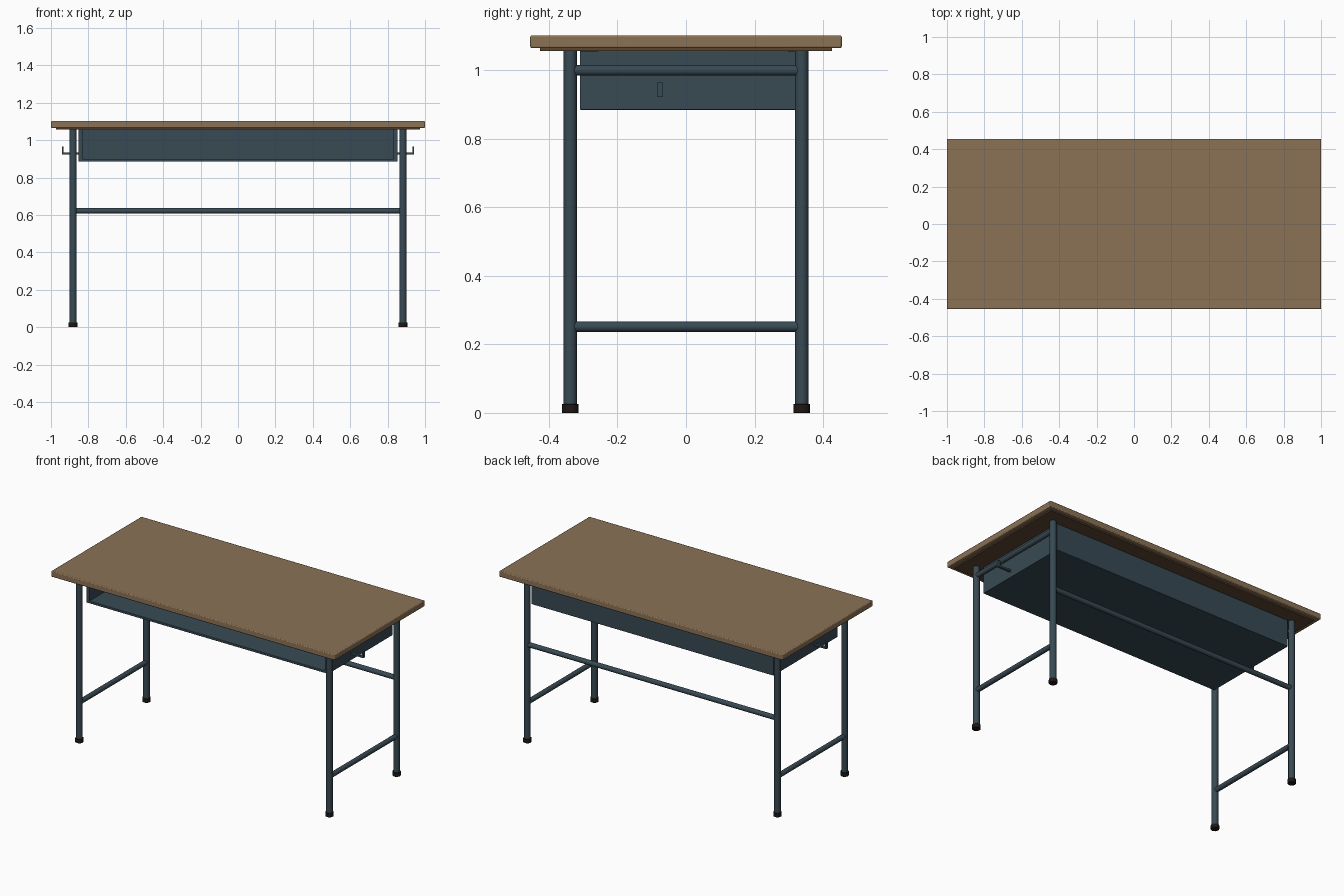
import bpy
from mathutils import Vector

cube = bpy.data.objects.get("Cube")
if cube:
    bpy.data.objects.remove(cube, do_unlink=True)


def material(name, rgb):
    m = bpy.data.materials.new(name)
    m.use_nodes = True
    m.diffuse_color = (*rgb, 1)
    m.node_tree.nodes["Principled BSDF"].inputs["Base Color"].default_value = (*rgb, 1)
    return m


wood = material("tan wood", (0.26, 0.17, 0.092))
dark_wood = material("dark wood", (0.105, 0.06, 0.032))
steel = material("blue grey steel", (0.04, 0.068, 0.087))
rubber = material("black rubber", (0.012, 0.009, 0.008))


def finish(name, mat, bevel):
    ob = bpy.context.object
    ob.name = ob.data.name = name
    ob.data.materials.append(mat)
    if bevel:
        mod = ob.modifiers.new("soft edges", "BEVEL")
        mod.width = bevel
        mod.segments = 2
        mod.limit_method = "ANGLE"
    bpy.ops.object.shade_smooth_by_angle()
    return ob


def box(name, lo, hi, mat, bevel=0.0):
    lo, hi = Vector(lo), Vector(hi)
    bpy.ops.mesh.primitive_cube_add(size=1, location=(lo + hi) / 2)
    bpy.context.object.scale = hi - lo
    bpy.ops.object.transform_apply(location=False, rotation=False, scale=True)
    return finish(name, mat, bevel)


def tube(name, a, b, radius, mat, bevel=0.0):
    a, b = Vector(a), Vector(b)
    bpy.ops.mesh.primitive_cylinder_add(vertices=16, radius=radius, depth=(b - a).length,
                                        location=(a + b) / 2)
    bpy.context.object.rotation_euler = (b - a).to_track_quat("Z", "Y").to_euler()
    return finish(name, mat, bevel)


LEG_X, LEG_Y, UNDER = 0.882, 0.338, 1.057

# Table top with a thin board beneath it
box("table_top", (-1, -0.455, 1.065), (1, 0.455, 1.102), wood, 0.005)
box("under_board", (-0.972, -0.427, UNDER), (0.972, 0.427, 1.066), dark_wood)

# Open-fronted storage tray
TX, FRONT, BACK, FLOOR = 0.853, -0.31, 0.338, 0.885
box("tray_floor", (-TX, FRONT, FLOOR), (TX, BACK, FLOOR + 0.015), steel, 0.002)
box("tray_back", (-TX, BACK - 0.015, FLOOR), (TX, BACK, UNDER), steel, 0.002)

# Frame and tray sides, mirrored across the table
for side, s in (("left", 1), ("right", -1)):
    x = s * LEG_X
    inner, outer = sorted((s * (TX - 0.022), s * TX))
    box(f"{side}_tray_wall", (inner, FRONT, FLOOR), (outer, BACK, UNDER), steel, 0.002)
    for end, y in (("front", -LEG_Y), ("back", LEG_Y)):
        tube(f"{side}_{end}_leg", (x, y, 0.015), (x, y, UNDER), 0.0195, steel)
        tube(f"{side}_{end}_foot", (x, y, 0), (x, y, 0.026), 0.0245, rubber, 0.002)
    for label, z in (("lower", 0.252), ("upper", 1.0)):
        tube(f"{side}_{label}_rail", (x, -LEG_Y, z), (x, LEG_Y, z), 0.0155, steel)

    # Bag hook: an arm with an upturned tip
    a, b = sorted((s * TX, s * 0.942))
    box(f"{side}_hook_arm", (a, -0.083, 0.923), (b, -0.067, 0.934), steel)
    a, b = sorted((s * 0.932, s * 0.942))
    box(f"{side}_hook_tip", (a, -0.083, 0.923), (b, -0.067, 0.965), steel)

# Long stretcher between the back legs
tube("back_stretcher", (-LEG_X, LEG_Y, 0.622), (LEG_X, LEG_Y, 0.622), 0.0155, steel)
